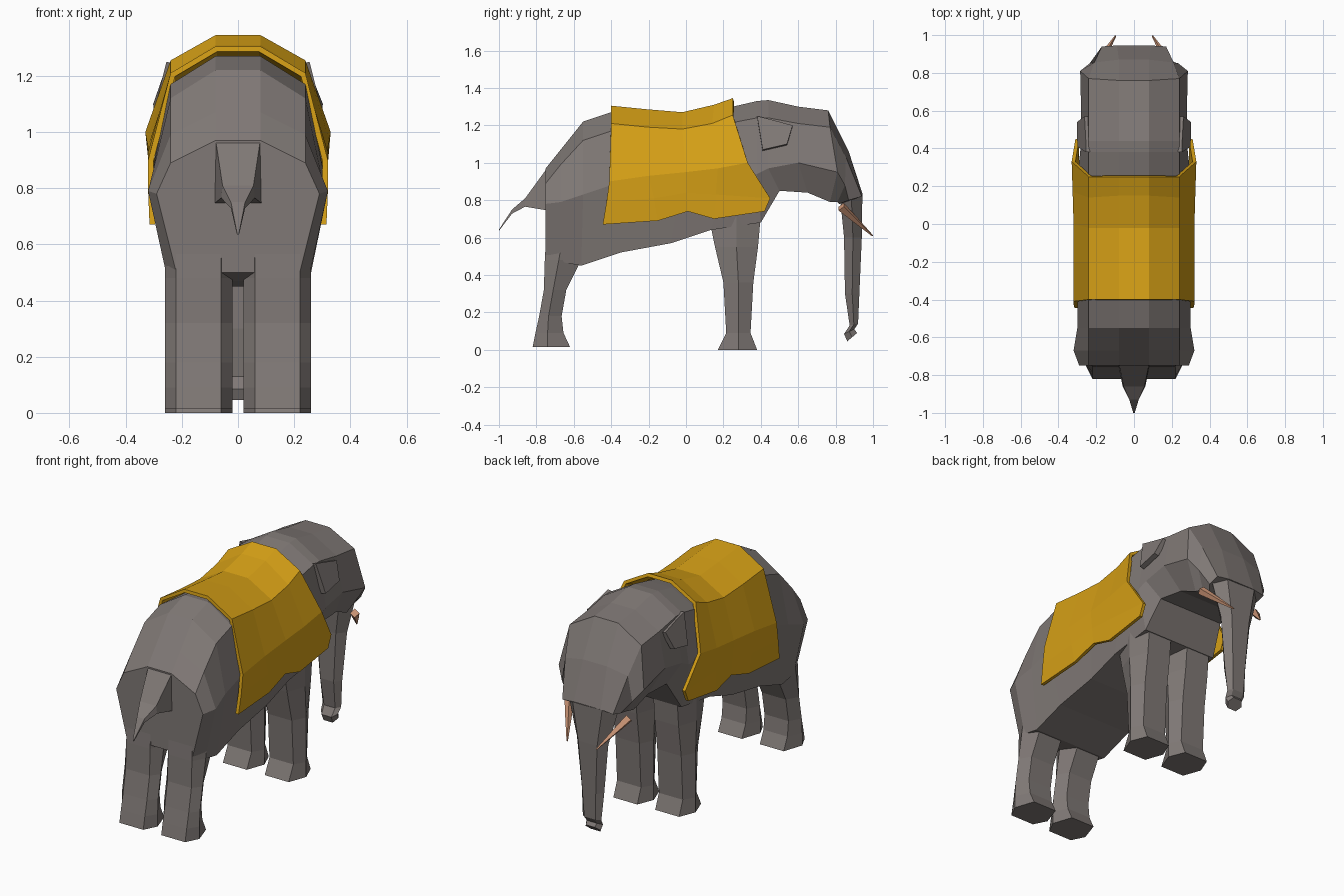
import bpy, bmesh
from mathutils import Vector

if "Cube" in bpy.data.objects:
    bpy.data.objects.remove(bpy.data.objects["Cube"])


def material(name, rgb):
    m = bpy.data.materials.new(name)
    m.diffuse_color = (*rgb, 1)
    m.use_nodes = True
    m.node_tree.nodes["Principled BSDF"].inputs["Base Color"].default_value = m.diffuse_color
    return m


SKIN = material("grey hide", (0.215, 0.19, 0.18))
CLOTH = material("golden cloth", (0.67, 0.35, 0.008))
IVORY = material("warm ivory", (0.60, 0.30, 0.18))


def make(name, bm, mat):
    bmesh.ops.recalc_face_normals(bm, faces=bm.faces)
    me = bpy.data.meshes.new(name)
    bm.to_mesh(me)
    bm.free()
    me.materials.append(mat)
    ob = bpy.data.objects.new(name, me)
    bpy.context.collection.objects.link(ob)
    return ob


def loft(name, rings, mat, closed=True):
    """Skin a row of equal rings; closed rings also get end caps."""
    bm = bmesh.new()
    vs = [[bm.verts.new(p) for p in r] for r in rings]
    n = len(rings[0])
    for a, b in zip(vs, vs[1:]):
        for i in range(n if closed else n - 1):
            j = (i + 1) % n
            bm.faces.new((a[i], a[j], b[j], b[i]))
    if closed:
        bm.faces.new(vs[0])
        bm.faces.new(vs[-1])
    return make(name, bm, mat)


def mirrored(half):
    """Complete a half section by reflecting it across x = 0."""
    return list(half) + [(-x, y, z) for x, y, z in reversed(half)]


# Body: y, top z, shoulder z, side x, side z, low x, low y, low z
body = [
    (-.75, .97, .89, .29, .78, .22, -.75, .50),
    (-.67, 1.07, .99, .32, .79, .25, -.67, .47),
    (-.55, 1.22, 1.12, .30, .83, .25, -.56, .45),
    (-.40, 1.27, 1.17, .30, .88, .25, -.35, .52),
    (-.02, 1.23, 1.14, .295, .92, .25, -.08, .57),
    (.25, 1.30, 1.215, .30, .95, .25, .13, .64),
    (.38, 1.33, 1.24, .285, .94, .25, .40, .68),
    (.44, 1.335, 1.24, .28, .97, .22, .50, .85),
    (.60, 1.30, 1.21, .28, 1.0, .20, .65, .84),
]
rings = [mirrored([(.08, y, t), (.24, y, s), (sx, y, sz), (lx, ly, lz)])
         for y, t, s, sx, sz, lx, ly, lz in body]
# Forehead and face sections slant forward
rings += [mirrored(h) for h in (
    [(.08, .76, 1.28), (.24, .77, 1.19), (.285, .81, .95), (.19, .77, .79)],
    [(.08, .87, 1.06), (.21, .855, 1.03), (.235, .85, .88), (.17, .81, .79)],
    [(.09, .945, .83), (.17, .94, .82), (.17, .87, .80), (.13, .82, .78)],
)]
loft("body_and_head", rings, SKIN)


def hexagon(x0, x1, chamfer, yb, ym, yf, zb, zf):
    zm = (zb + zf) / 2
    return [(x0, ym, zm), (x0 + chamfer, yb, zb), (x1 - chamfer, yb, zb),
            (x1, ym, zm), (x1 - chamfer, yf, zf), (x0 + chamfer, yf, zf)]


# Trunk: half width, back y, front y, back z, front z
trunk = [(.165, .825, .943, .80, .83), (.105, .845, .94, .60, .60),
         (.075, .85, .927, .30, .30), (.062, .875, .92, .13, .14),
         (.055, .845, .90, .085, .11), (.05, .862, .915, .045, .09)]
loft("trunk", [hexagon(-w, w, w * .4, b, (b + f) / 2, f, zb, zf)
               for w, b, f, zb, zf in trunk], SKIN)

# Legs: z, back y, middle y, front y
hind = [(.015, -.82, -.74, -.62), (.09, -.805, -.74, -.655),
        (.18, -.785, -.735, -.665), (.32, -.76, -.71, -.64),
        (.48, -.755, -.68, -.56), (.60, -.748, -.66, -.52)]
fore = [(0, .17, .28, .38), (.09, .215, .28, .345), (.36, .20, .28, .36),
        (.55, .155, .27, .385), (.72, .12, .27, .40)]
for label, leg in (("hind", hind), ("front", fore)):
    for side, x0, x1 in (("right", .02, .26), ("left", -.26, -.02)):
        loft(f"{label}_leg_{side}",
             [hexagon(x0, x1, .04, b, m, f, z, z) for z, b, m, f in leg], SKIN)

# Tail: y, half width top, z top, half width bottom, z bottom
tail = [(-.74, .08, .975, .085, .745), (-.86, .055, .81, .06, .765),
        (-.93, .025, .75, .025, .728), (-1.0, .004, .643, .004, .636)]
loft("tail", [mirrored([(a, y, t), (b, y, u)]) for y, a, t, b, u in tail], SKIN)

# Saddle cloth: rows of (y, z) from crest to hem with their half widths
rows = [
    ([.08] * 5, [(-.4, 1.305), (-.2, 1.285), (-.02, 1.27), (.15, 1.31), (.25, 1.345)]),
    ([.24] * 5, [(-.4, 1.21), (-.2, 1.19), (-.02, 1.18), (.14, 1.21), (.25, 1.255)]),
    ([.32, .32, .32, .325, .33], [(-.41, .9), (-.2, .93), (0, .95), (.17, .97), (.33, 1.0)]),
    ([.32, .32, .315, .315, .31], [(-.425, .79), (-.17, .81), (.005, .84), (.16, .83), (.45, .81)]),
    ([.315, .315, .31, .31, .31], [(-.445, .67), (-.15, .69), (.01, .74), (.15, .70), (.42, .74)]),
]
strips = []
for i in range(5):
    half = [(ws[i], *pts[i]) for ws, pts in rows]
    strips.append(mirrored(half[::-1]))
cloth = loft("saddle_cloth", strips, CLOTH, closed=False)
# Orient the open sheet outward, then thicken it inward
if sum(p.normal.z for p in cloth.data.polygons) < 0:
    cloth.data.flip_normals()
solid = cloth.modifiers.new("thickness", 'SOLIDIFY')
solid.thickness = .02
solid.offset = -1

for side, s in (("right", 1), ("left", -1)):
    # Ear: small slanted plate on the side of the head
    outer = [(.255, .38, 1.25), (.255, .44, 1.235), (.262, .57, 1.20),
             (.302, .54, 1.10), (.30, .41, 1.07)]
    loft(f"ear_{side}", [[(s * x, y, z) for x, y, z in outer],
                         [(s * (x - .03), y, z - .006) for x, y, z in outer]], SKIN)

    # Tusk: tapered four-sided spike pointing forward and inward
    base, tip = Vector((.20, .83, .765)), Vector((.097, .997, .61))
    d = (tip - base).normalized()
    u = d.cross(Vector((0, 0, 1))).normalized()
    v = d.cross(u)
    tusk = []
    for t, r in ((0, .026), (.4, .018), (1, .004)):
        c = base.lerp(tip, t)
        ring = [c + u * r, c + v * r, c - u * r, c - v * r]
        tusk.append([(s * p.x, p.y, p.z) for p in ring])
    loft(f"tusk_{side}", tusk, IVORY)
